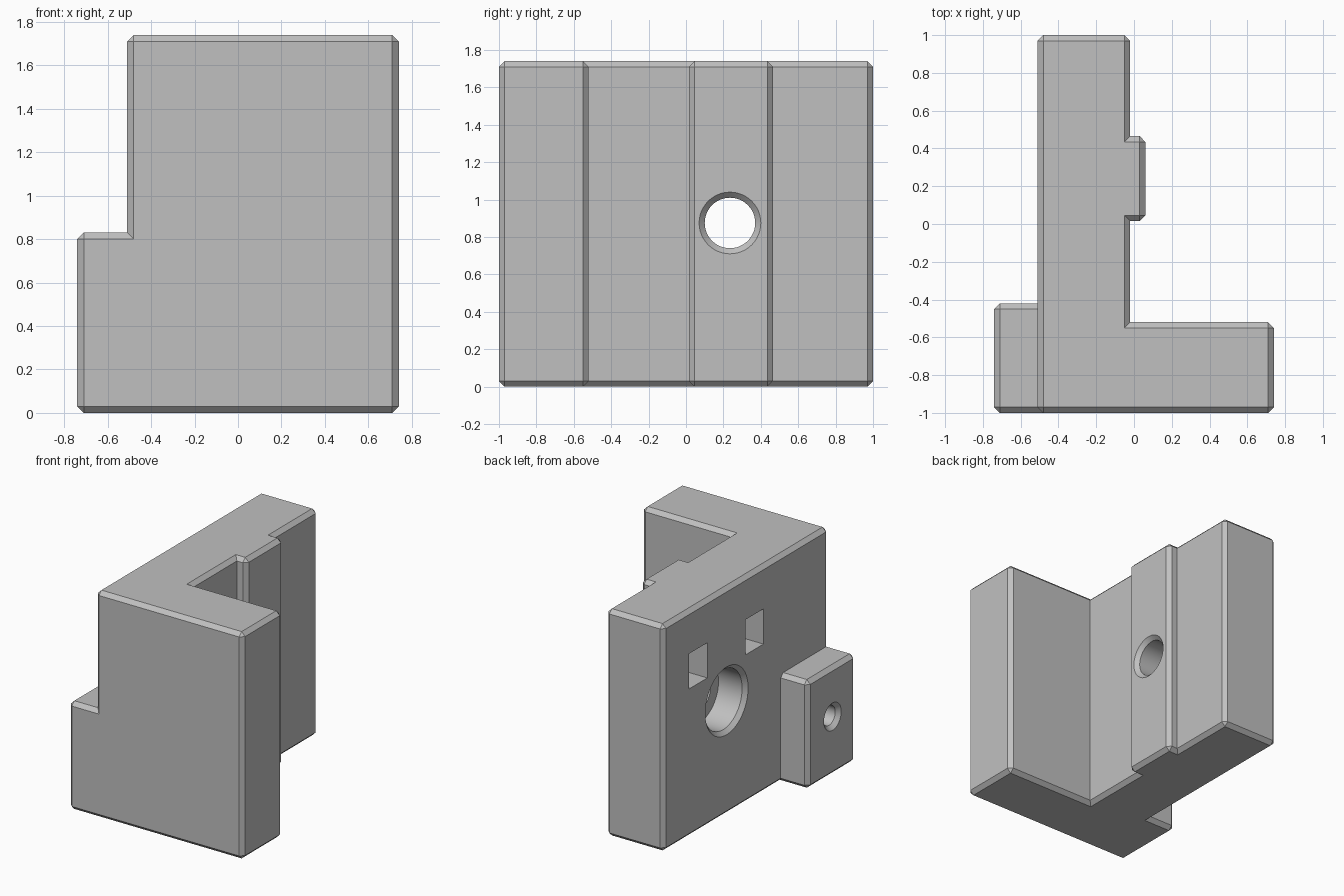
import bpy, bmesh, math
from mathutils import Matrix, Vector

old = bpy.data.objects.get("Cube")
if old:
    bpy.data.objects.remove(old, do_unlink=True)

HEIGHT = 1.74
CHAMFER = 0.03

grey = bpy.data.materials.new("plain grey")
grey.use_nodes = True
grey.diffuse_color = (0.53, 0.53, 0.53, 1)
grey.node_tree.nodes["Principled BSDF"].inputs["Base Color"].default_value = grey.diffuse_color


def make_object(name, bm):
    bmesh.ops.recalc_face_normals(bm, faces=bm.faces)
    mesh = bpy.data.meshes.new(name)
    bm.to_mesh(mesh)
    bm.free()
    mesh.materials.append(grey)
    obj = bpy.data.objects.new(name, mesh)
    bpy.context.collection.objects.link(obj)
    return obj


def prism(name, outline, height):
    bm = bmesh.new()
    face = bm.faces.new([bm.verts.new((x, y, 0)) for x, y in outline])
    top = bmesh.ops.extrude_face_region(bm, geom=[face])["geom"]
    bmesh.ops.translate(bm, vec=(0, 0, height),
                        verts=[v for v in top if isinstance(v, bmesh.types.BMVert)])
    return make_object(name, bm)


def box(name, low, high):
    low, high = Vector(low), Vector(high)
    bm = bmesh.new()
    bmesh.ops.create_cube(bm, size=1, matrix=Matrix.Translation((low + high) / 2)
                          @ Matrix.Diagonal((*(high - low), 1)))
    return make_object(name, bm)


def turned(name, y, z, profile, sides=48):
    """Solid of revolution along x, from (x, radius) pairs."""
    bm = bmesh.new()
    rings = []
    for x, r in profile:
        angles = [2 * math.pi * i / sides for i in range(sides)]
        rings.append([bm.verts.new((x, y + r * math.cos(a), z + r * math.sin(a))) for a in angles])
    for a, b in zip(rings, rings[1:]):
        for i in range(sides):
            j = (i + 1) % sides
            bm.faces.new((a[i], a[j], b[j], b[i]))
    bm.faces.new(rings[0])
    bm.faces.new(rings[-1])
    return make_object(name, bm)


def combine(target, tool, operation):
    mod = target.modifiers.new("combine", "BOOLEAN")
    mod.operation, mod.object, mod.solver = operation, tool, "EXACT"
    graph = bpy.context.evaluated_depsgraph_get()
    mesh = bpy.data.meshes.new_from_object(target.evaluated_get(graph))
    target.modifiers.clear()
    target.data = mesh
    bpy.data.objects.remove(tool, do_unlink=True)


# L-shaped body with a raised rib on the inner wall
bracket = prism("bracket", [
    (-0.51, -1), (0.74, -1), (0.74, -0.52), (-0.02, -0.52), (-0.02, 0.015),
    (0.06, 0.015), (0.06, 0.465), (-0.02, 0.465), (-0.02, 1), (-0.51, 1)], HEIGHT)

# Low side block, flush with the front and the base
combine(bracket, box("side_block", (-0.74, -1, 0), (-0.3, -0.42, 0.83)), "UNION")

# Chamfer every outer edge, leaving the inner corners sharp
bm = bmesh.new()
bm.from_mesh(bracket.data)
bmesh.ops.remove_doubles(bm, verts=bm.verts, dist=0.0001)
bmesh.ops.dissolve_limit(bm, angle_limit=0.02, verts=bm.verts, edges=bm.edges)
bmesh.ops.recalc_face_normals(bm, faces=bm.faces)
outer = [e for e in bm.edges if e.is_manifold and e.calc_face_angle_signed() > 0.5]
bmesh.ops.bevel(bm, geom=outer, offset=CHAMFER, offset_type="OFFSET",
                segments=1, affect="EDGES", clamp_overlap=False)
bm.to_mesh(bracket.data)
bm.free()

# Counterbored through hole with chamfered mouths
combine(bracket, turned("bolt_hole", 0.235, 0.875, [
    (-0.52, 0.27), (-0.48, 0.23), (-0.28, 0.23), (-0.28, 0.135),
    (0.03, 0.135), (0.07, 0.175)]), "DIFFERENCE")

# Small blind hole in the side block
combine(bracket, turned("pin_hole", -0.72, 0.45, [
    (-0.75, 0.115), (-0.71, 0.075), (-0.5, 0.075)]), "DIFFERENCE")

# Two square pockets, mirrored about the bolt hole
for side in (-1, 1):
    ys = sorted(0.24 + side * d for d in (0.23, 0.45))
    combine(bracket, box("pocket", (-0.6, ys[0], 1.14), (-0.28, ys[1], 1.41)), "DIFFERENCE")

# Smooth hole walls, crisp edges elsewhere
bpy.ops.object.select_all(action="DESELECT")
bracket.select_set(True)
bpy.context.view_layer.objects.active = bracket
bpy.ops.object.shade_smooth_by_angle(angle=math.radians(20))
